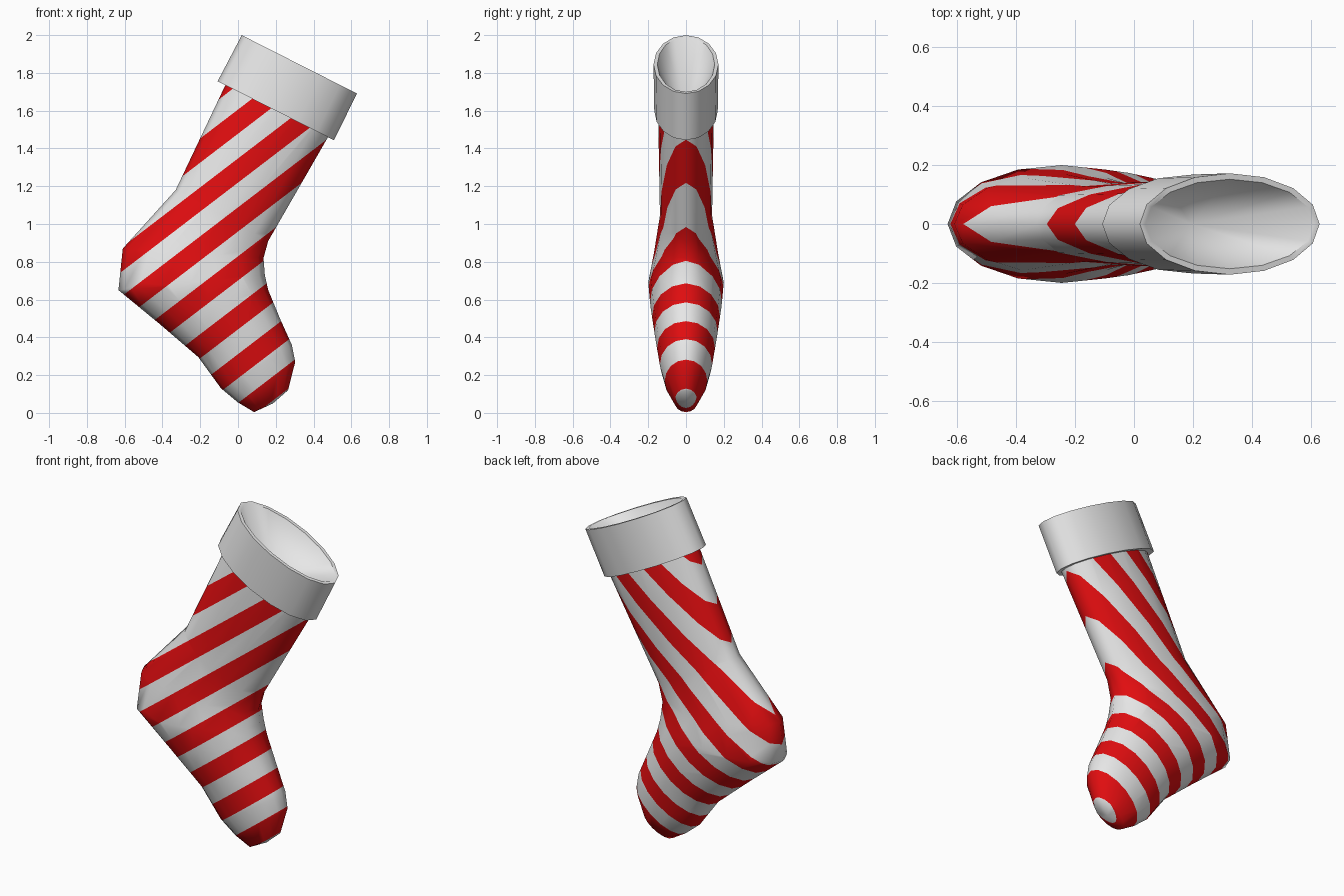
import bpy, bmesh, math
from mathutils import Vector

if "Cube" in bpy.data.objects:
    bpy.data.objects.remove(bpy.data.objects["Cube"])

SIDES = 16


def material(name, rgb):
    m = bpy.data.materials.new(name)
    m.diffuse_color = (*rgb, 1)
    m.use_nodes = True
    m.node_tree.nodes["Principled BSDF"].inputs["Base Color"].default_value = m.diffuse_color
    return m


white = material("soft_white", (0.8, 0.8, 0.8))
red = material("bright_red", (0.75, 0.004, 0.005))


def ring(bm, back, front, half_y):
    """Elliptical loop spanning two (x, z) points, half_y deep each way."""
    a, b = Vector((back[0], 0, back[1])), Vector((front[0], 0, front[1]))
    mid, half = (a + b) / 2, (b - a) / 2
    loop = []
    for i in range(SIDES):
        t = 2 * math.pi * i / SIDES
        loop.append(bm.verts.new(mid + half * math.cos(t)
                                 + Vector((0, half_y * math.sin(t), 0))))
    return loop


def loft(bm, loops, tip):
    for a, b in zip(loops, loops[1:]):
        for i in range(SIDES):
            j = (i + 1) % SIDES
            bm.faces.new((a[i], a[j], b[j], b[i]))
    end = bm.verts.new((tip[0], 0, tip[1]))
    for i in range(SIDES):
        bm.faces.new((loops[-1][i], loops[-1][(i + 1) % SIDES], end))


def finish(bm, name, mats, angle):
    me = bpy.data.meshes.new(name)
    bm.to_mesh(me)
    bm.free()
    for m in mats:
        me.materials.append(m)
    ob = bpy.data.objects.new(name, me)
    bpy.context.collection.objects.link(ob)
    bpy.ops.object.select_all(action='DESELECT')
    ob.select_set(True)
    bpy.context.view_layer.objects.active = ob
    bpy.ops.object.shade_smooth_by_angle(angle=math.radians(angle))
    return ob


# Sock: sections from the leg opening, round the heel, to the toe
sections = [
    ((-0.06, 1.75), (0.485, 1.475), 0.148),
    ((-0.33, 1.18), (0.16, 0.91), 0.138),
    ((-0.61, 0.87), (0.135, 0.82), 0.170),
    ((-0.633, 0.65), (0.142, 0.73), 0.200),
    ((-0.42, 0.475), (0.16, 0.65), 0.188),
    ((-0.21, 0.295), (0.222, 0.50), 0.163),
    ((-0.09, 0.13), (0.285, 0.36), 0.137),
    ((0.0, 0.055), (0.303, 0.27), 0.112),
    ((0.085, 0.004), (0.265, 0.12), 0.062),
]
bm = bmesh.new()
loft(bm, [ring(bm, *s) for s in sections], (0.185, 0.05))
bmesh.ops.recalc_face_normals(bm, faces=bm.faces[:])

# Slanted stripes: cut along parallel planes, then colour by band
SLOPE, PERIOD, START, HALF = 0.765, 0.259, -0.012, 0.064
for k in range(8):
    for side in (-HALF, HALF):
        bmesh.ops.bisect_plane(
            bm, geom=bm.verts[:] + bm.edges[:] + bm.faces[:], dist=1e-5,
            plane_co=(0, 0, START + k * PERIOD + side),
            plane_no=Vector((-SLOPE, 0, 1)).normalized())
for f in bm.faces:
    c = f.calc_center_median()
    phase = (c.z - SLOPE * c.x - START) / PERIOD
    f.material_index = int(phase > -0.5 and abs(phase - round(phase)) * PERIOD < HALF)
finish(bm, "striped_sock", [white, red], 60)

# Cuff: tilted oval band with a rim and a funnel-shaped opening
bottom, top = Vector((0.20, 1.60)), Vector((0.325, 1.845))
across = Vector((0.892, -0.452))
bm = bmesh.new()
loops = []
for centre, a, b in ((bottom, 0.285, 0.14), (bottom, 0.345, 0.168),
                     (top, 0.342, 0.172), (top, 0.322, 0.152)):
    loops.append(ring(bm, centre - across * a, centre + across * a, b))
loft(bm, loops, (0.195, 1.60))
bmesh.ops.recalc_face_normals(bm, faces=bm.faces[:])
# an upward-facing funnel confirms the surface points outward
bm.faces.ensure_lookup_table()
if bm.faces[-1].normal.dot(Vector((0.454, 0, 0.891))) < 0:
    bmesh.ops.reverse_faces(bm, faces=bm.faces[:])
finish(bm, "cuff", [white], 45)
